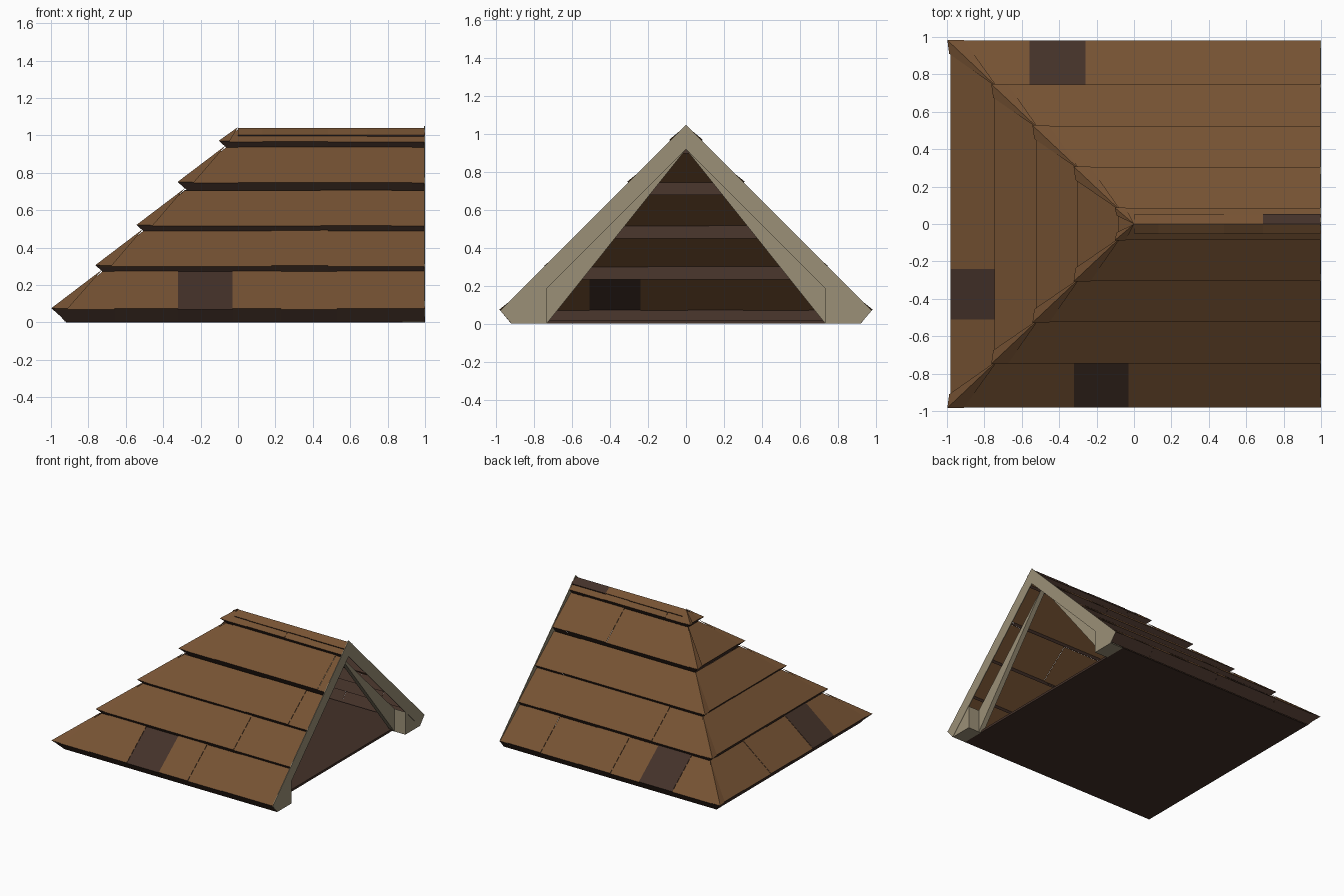
import bpy
from mathutils import Vector

if "Cube" in bpy.data.objects:
    bpy.data.objects.remove(bpy.data.objects["Cube"], do_unlink=True)


def material(name, rgb):
    m = bpy.data.materials.new(name)
    m.use_nodes = True
    m.diffuse_color = (*rgb, 1)
    bsdf = next(n for n in m.node_tree.nodes if n.type == 'BSDF_PRINCIPLED')
    bsdf.inputs["Base Color"].default_value = (*rgb, 1)
    bsdf.inputs["Roughness"].default_value = 0.9
    return m


BROWN = material("brown_wood", (0.18, 0.085, 0.033))
DARK = material("dark_wood", (0.057, 0.031, 0.022))
PALE = material("pale_timber", (0.33, 0.28, 0.185))
WOOD, EDGE = 0, 1


class Part:
    """Collects loose polygons and turns them into one object."""

    def __init__(self, name, mats):
        self.name, self.mats = name, mats
        self.verts, self.faces, self.slots = [], [], []

    def face(self, pts, slot=0, up=None):
        pts = [Vector(p) for p in pts]
        if up is not None:
            normal = Vector()
            for a, b in zip(pts, pts[1:] + pts[:1]):
                normal += a.cross(b)
            if (normal.z > 0) != up:
                pts.reverse()
        start = len(self.verts)
        self.verts += pts
        self.faces.append(range(start, len(self.verts)))
        self.slots.append(slot)

    def build(self):
        me = bpy.data.meshes.new(self.name)
        me.from_pydata(self.verts, [], [list(f) for f in self.faces])
        for m in self.mats:
            me.materials.append(m)
        me.polygons.foreach_set("material_index", self.slots)
        me.update()
        ob = bpy.data.objects.new(self.name, me)
        bpy.context.collection.objects.link(ob)
        return ob


def prism(name, outline, x0, x1, mat):
    """Extrude a y-z outline along x."""
    p = Part(name, [mat])
    area = sum(a[0] * b[1] - b[0] * a[1] for a, b in zip(outline, outline[1:] + outline[:1]))
    if area < 0:
        outline = outline[::-1]
    p.face([(x1, y, z) for y, z in outline])
    p.face([(x0, y, z) for y, z in reversed(outline)])
    for (ya, za), (yb, zb) in zip(outline, outline[1:] + outline[:1]):
        p.face([(x0, ya, za), (x0, yb, zb), (x1, yb, zb), (x1, ya, za)])
    return p.build()


# Each course: distance of the eave from the centre, and its height
COURSES = [(0.98, 0.07), (0.745, 0.30), (0.525, 0.515), (0.305, 0.745), (0.085, 0.965)]
SLOPE = 0.79
DROP_IN, DROP_DOWN = 0.055, 0.066

# A roof side turns (position along eave, offset, height) into a point
SIDES = {
    "front": lambda t, o, z: (t, -o, z),
    "back": lambda t, o, z: (t, o, z),
    "hip": lambda t, o, z: (-o, t, z),
}

# Plank joints along each course
SEAMS = {
    "front": [[-0.66, -0.32, -0.03, 0.23, 0.53], [0.18, 0.48], [0.44, 0.82], [0.0, 0.93], [0.13, 0.48]],
    "back": [[-0.56, -0.26, 0.0, 0.29, 0.63, 0.93], [-0.21, 0.8], [-0.51, 0.75], [0.51, 0.87], [0.13, 0.69]],
    "hip": [[-0.51, -0.24, 0.01, 0.3, 0.65], [-0.2], [0.12], [], []],
}
DARK_PLANK = {"front": 2, "back": 1, "hip": 1}


def course_top(i):
    o, z = COURSES[i]
    top = COURSES[i + 1][0] - 0.02 if i + 1 < len(COURSES) else 0.0
    return top, z + (o - top) * SLOPE


# Plank courses with dark lower edges
for side, place in SIDES.items():
    part = Part(side + "_planks", [BROWN, DARK])
    for i, (o, z) in enumerate(COURSES):
        top, z_top = course_top(i)
        stops = [-9] + SEAMS[side][i] + [9]
        for k, (a, b) in enumerate(zip(stops, stops[1:])):
            lift = 0.003 * (k % 2)

            def span(off):
                hi = off if side == "hip" else 1.0
                return [min(max(t, -off), hi) for t in (a, b)]

            (a0, b0), (a1, b1), (a2, b2) = span(o), span(top), span(o - DROP_IN)
            low, high = z + lift, z_top + lift
            pts = [place(a0, o, low), place(b0, o, low), place(b1, top, high)]
            if b1 - a1 > 1e-4:
                pts.append(place(a1, top, high))
            slot = EDGE if i == 0 and k == DARK_PLANK[side] else WOOD
            part.face(pts, slot, up=True)
            under = z - DROP_DOWN
            part.face([place(a0, o, low), place(b0, o, low),
                       place(b2, o - DROP_IN, under), place(a2, o - DROP_IN, under)], EDGE, up=False)
    part.build()

# Folded caps along both hips, wide at the eave and tapering upward
for name, s in (("front", -1), ("back", 1)):
    caps = Part(name + "_hip_caps", [BROWN, DARK])
    for i, (o, z) in enumerate(COURSES):
        top, z_top = course_top(i)
        w = 0.07 if i < 4 else 0.04
        peak = (-top, s * top, z_top + 0.012)
        nose = (-o - 0.018, s * (o + 0.003), z + 0.006)
        wings = [(-o - 0.008, s * (o - w), z + 0.004), (-o + w, s * (o + 0.003), z + 0.004)]
        root = (-o + 0.045, s * (o - 0.045), z - 0.05)
        for wing in wings:
            caps.face([nose, wing, peak], WOOD, up=True)
            caps.face([nose, wing, root], EDGE, up=False)
    caps.build()

# Narrow boards along the ridge, with a dark strip at each lower edge
ridge = Part("ridge_boards", [BROWN, DARK])
for s in (-1, 1):
    joints = [0.0, 0.13, 0.48, 0.69, 1.0]
    for k, (a, b) in enumerate(zip(joints, joints[1:])):
        y, low = s * (0.05 + 0.004 * (k % 2)), 1.003
        slot = EDGE if s > 0 and k == 3 else WOOD
        ridge.face([(a, y, low), (b, y, low), (b, 0, 1.038), (a, 0, 1.038)], slot, up=True)
        ridge.face([(a, y, low), (b, y, low), (b, y * 0.8, 0.985), (a, y * 0.8, 0.985)], EDGE, up=False)
ridge.build()

# Floor plate
prism("floor", [(-0.92, 0), (0.92, 0), (0.905, 0.018), (-0.905, 0.018)], -0.92, 0.88, DARK)

# Open gable: thin outer boards, corner posts and recessed rafters
for name, s in (("front", -1), ("back", 1)):
    def flip(pts):
        return [(s * y, z) for y, z in pts]

    prism(name + "_gable_board", flip([(0.98, 0.07), (0.92, 0), (0, 0.92), (0, 1.05)]), 0.994, 1.0, PALE)
    prism(name + "_gable_post", flip([(0.92, 0), (0.735, 0), (0.735, 0.185)]), 0.88, 0.998, PALE)
    prism(name + "_gable_rafter", flip([(0.735, 0), (0.735, 0.185), (0, 0.92)]), 0.86, 0.9, PALE)
